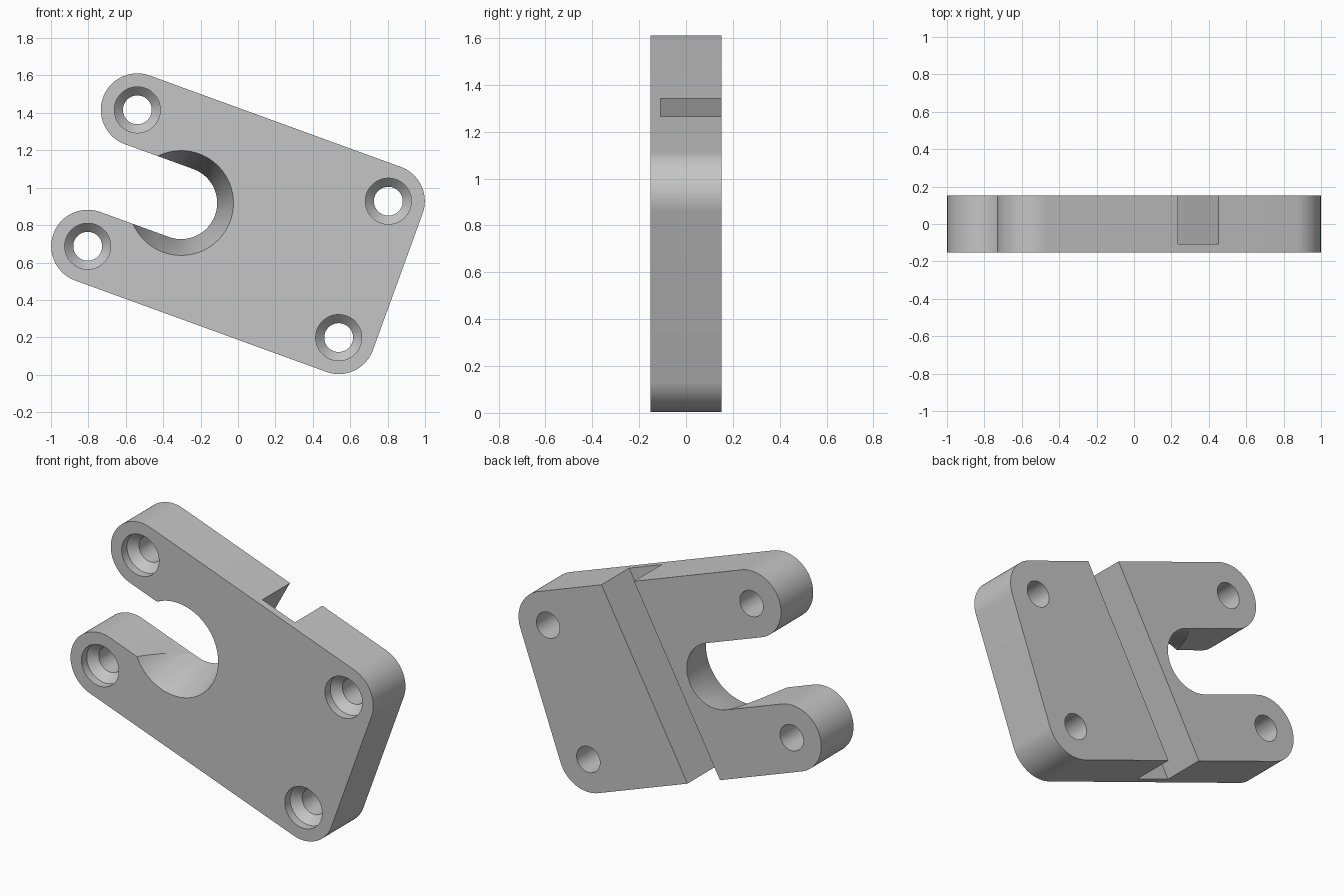
import bpy, bmesh, math
from mathutils import Matrix

if "Cube" in bpy.data.objects:
    bpy.data.objects.remove(bpy.data.objects["Cube"], do_unlink=True)

# Main dimensions (the plate is laid out level, then tilted)
HU, HV = 0.714, 0.388          # hole spacing, half
R = 0.195                      # corner radius
T = 0.152                      # half thickness
SLOT_U, SLOT_R = -0.324, HV - R
TILT = math.radians(20)
HEIGHT = 0.8075

grey = bpy.data.materials.new("light_grey")
grey.use_nodes = True
grey.diffuse_color = (0.56, 0.56, 0.56, 1)
grey.node_tree.nodes["Principled BSDF"].inputs["Base Color"].default_value = (0.56, 0.56, 0.56, 1)


def new_object(name, bm):
    bmesh.ops.recalc_face_normals(bm, faces=bm.faces[:])
    mesh = bpy.data.meshes.new(name)
    bm.to_mesh(mesh)
    bm.free()
    mesh.materials.append(grey)
    obj = bpy.data.objects.new(name, mesh)
    bpy.context.collection.objects.link(obj)
    return obj


def arc(cu, cv, r, a0, a1, n=32):
    """Points on an arc in the plate's plane, angles in degrees."""
    angles = [math.radians(a0 + (a1 - a0) * i / n) for i in range(n + 1)]
    return [(cu + r * math.cos(a), cv + r * math.sin(a)) for a in angles]


def prism(name, outline, y0, y1):
    """Extrude an outline through the thickness."""
    bm = bmesh.new()
    face = bm.faces.new([bm.verts.new((u, y0, v)) for u, v in outline])
    ext = bmesh.ops.extrude_face_region(bm, geom=[face])
    verts = [g for g in ext["geom"] if isinstance(g, bmesh.types.BMVert)]
    bmesh.ops.translate(bm, verts=verts, vec=(0, y1 - y0, 0))
    return new_object(name, bm)


def turned(name, profile, u, v, n=64):
    """Stack of rings (radius, y) about an axis through the plate."""
    bm = bmesh.new()
    rings = [[bm.verts.new((p[0], y, p[1])) for p in arc(u, v, r, 0, 360, n)[:n]]
             for r, y in profile]
    for a, b in zip(rings, rings[1:]):
        for i in range(n):
            j = (i + 1) % n
            bm.faces.new((a[i], a[j], b[j], b[i]))
    bm.faces.new(rings[0])
    bm.faces.new(rings[-1])
    return new_object(name, bm)


def cut(target, cutter):
    mod = target.modifiers.new("cut", "BOOLEAN")
    mod.operation = "DIFFERENCE"
    mod.solver = "EXACT"
    mod.object = cutter
    bpy.context.view_layer.objects.active = target
    bpy.ops.object.modifier_apply(modifier=mod.name)
    bpy.data.objects.remove(cutter, do_unlink=True)


# Plate outline: rounded right corners, two round-ended arms, slot between them
outline = (arc(HU, -HV, R, -90, 0) + arc(HU, HV, R, 0, 90)
           + arc(-HU, HV, R, 90, 270, 48)
           + arc(SLOT_U, 0, SLOT_R, 90, -90, 48)
           + arc(-HU, -HV, R, 90, 270, 48))
plate = prism("mounting_plate", outline, -T, T)

# Tapered flare of the slot, widest at the front
slope = (0.28 - SLOT_R) / (2 * T - 0.006)
flare = [(0.28 + slope * 0.02, -T - 0.02), (SLOT_R - slope * 0.02, T + 0.014)]
cut(plate, turned("flare_cutter", flare, SLOT_U, 0, 96))

# Four through holes with recessed countersinks
hole = [(0.123, -T - 0.02), (0.123, -T + 0.05), (0.077, -T + 0.098), (0.077, T + 0.02)]
for su in (-1, 1):
    for sv in (-1, 1):
        cut(plate, turned("hole_cutter", hole, su * HU, sv * HV))

# Deep slanted groove across the back
lean, reach = 0.1535, 0.8
groove = [(0.178 + lean * reach, reach), (-0.050 + lean * reach, reach),
          (-0.050 - lean * reach, -reach), (0.178 - lean * reach, -reach)]
cut(plate, prism("groove_cutter", groove, -0.108, T + 0.05))

# Tilt the plate and stand it on the ground
plate.data.transform(Matrix.Translation((0, 0, HEIGHT)) @ Matrix.Rotation(TILT, 4, "Y"))

bpy.ops.object.select_all(action="DESELECT")
plate.select_set(True)
bpy.context.view_layer.objects.active = plate
bpy.ops.object.shade_smooth_by_angle(angle=math.radians(20))
